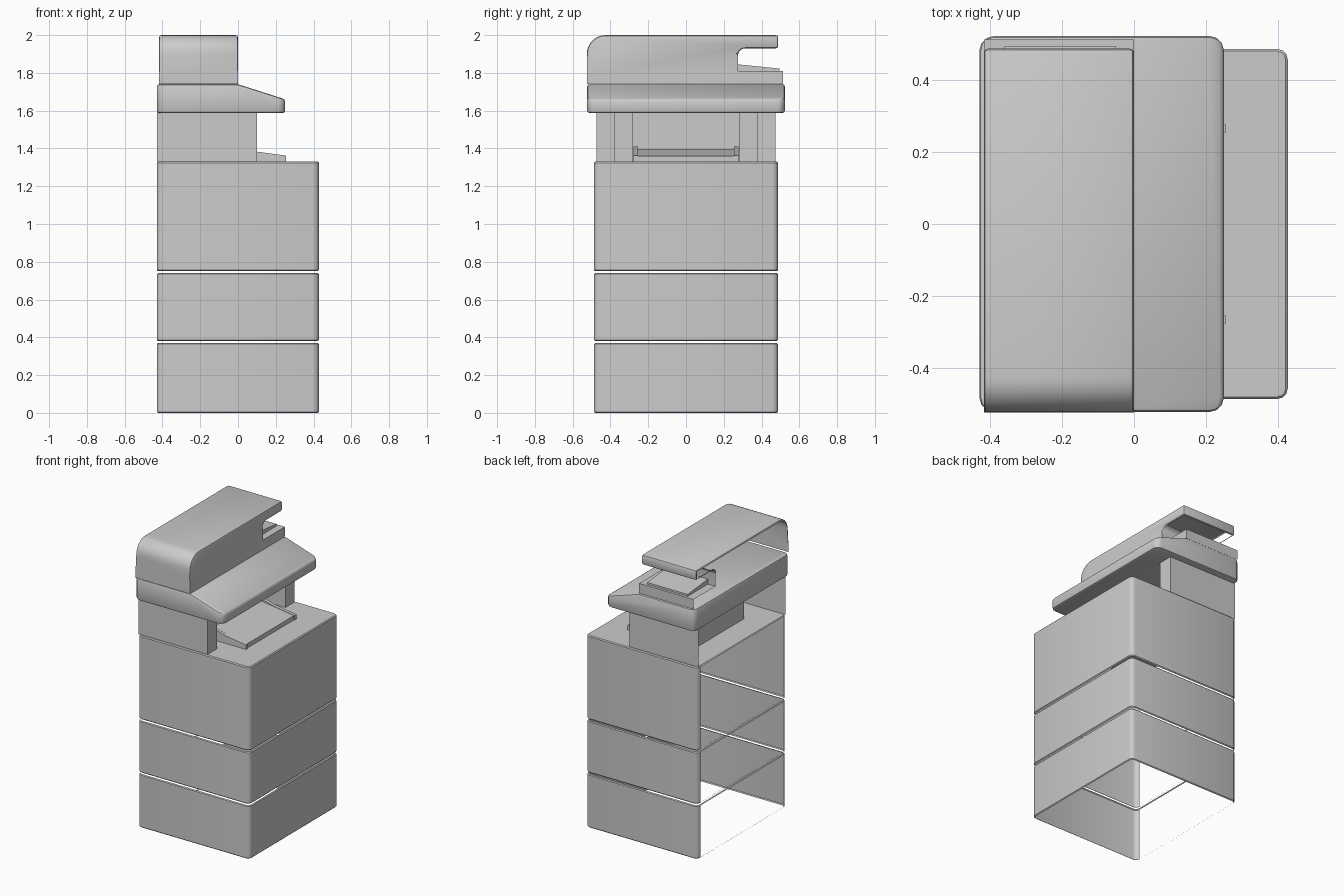
import bpy, bmesh, math
from mathutils import Vector

if "Cube" in bpy.data.objects:
    bpy.data.objects.remove(bpy.data.objects["Cube"])


def finish(name, bm, recalc=True):
    if recalc:
        bmesh.ops.recalc_face_normals(bm, faces=bm.faces)
    me = bpy.data.meshes.new(name)
    bm.to_mesh(me)
    bm.free()
    ob = bpy.data.objects.new(name, me)
    bpy.context.collection.objects.link(ob)
    bpy.ops.object.select_all(action='DESELECT')
    ob.select_set(True)
    bpy.context.view_layer.objects.active = ob
    bpy.ops.object.shade_smooth_by_angle(angle=math.radians(35))
    return ob


def prism(points, depth):
    """Closed solid: a planar 3D outline swept along depth."""
    bm = bmesh.new()
    face = bm.faces.new([bm.verts.new(p) for p in points])
    res = bmesh.ops.extrude_face_region(bm, geom=[face], use_keep_orig=True)
    verts = [v for v in res['geom'] if isinstance(v, bmesh.types.BMVert)]
    bmesh.ops.translate(bm, verts=verts, vec=depth)
    bmesh.ops.recalc_face_normals(bm, faces=bm.faces)
    return bm


def round_edges(bm, width, segments, test):
    edges = [e for e in bm.edges if test(e)]
    bmesh.ops.bevel(bm, geom=edges, offset=width, segments=segments,
                    profile=0.5, affect='EDGES', clamp_overlap=True)


def sharp(e):
    return len(e.link_faces) == 2 and e.calc_face_angle(0) > math.radians(50)


def vertical(e):
    d = e.verts[1].co - e.verts[0].co
    return abs(d.x) < 1e-4 and abs(d.y) < 1e-4


def open_sides(bm, directions):
    """Remove the flat sides facing the given directions."""
    bm.normal_update()
    gone = [f for f in bm.faces if any(f.normal.dot(Vector(d)) > 0.999 for d in directions)]
    bmesh.ops.delete(bm, geom=gone, context='FACES')


def rect(x0, x1, y0, y1, z):
    return [(x0, y0, z), (x1, y0, z), (x1, y1, z), (x0, y1, z)]


def box(name, x0, x1, y0, y1, z0, z1):
    return finish(name, prism(rect(x0, x1, y0, y1, z0), (0, 0, z1 - z0)))


# Cabinet panels: shells open at the back, only the top one is capped
BACK, DOWN, UP = (-1, 0, 0), (0, 0, -1), (0, 0, 1)
for name, z0, z1, sides in (("lower_drawer", 0, 0.37, (BACK, DOWN, UP)),
                            ("middle_drawer", 0.38, 0.74, (BACK, DOWN, UP)),
                            ("upper_cabinet", 0.75, 1.33, (BACK, DOWN))):
    bm = prism(rect(-0.43, 0.428, -0.487, 0.487, z0), (0, 0, z1 - z0))
    round_edges(bm, 0.03, 3, vertical)
    round_edges(bm, 0.006, 1, sharp)
    open_sides(bm, sides)
    finish(name, bm, recalc=False)

# Neck: outer side walls, front posts and stepped recess in one folded wall
half = [(-0.43, -0.475), (0.10, -0.475), (0.10, -0.375),
        (-0.10, -0.375), (-0.10, -0.28), (-0.25, -0.28)]
plan = half + [(x, -y) for x, y in reversed(half)]
bm = bmesh.new()
low = [bm.verts.new((x, y, 1.33)) for x, y in plan]
high = [bm.verts.new((x, y, 1.59)) for x, y in plan]
for i in range(len(plan) - 1):
    bm.faces.new((low[i], low[i + 1], high[i + 1], high[i]))
finish("neck_wall", bm, recalc=False)

# Output tray: sloped plate between two side rails
tray = [(0.25, 1.33), (0.25, 1.36), (-0.02, 1.397), (-0.02, 1.33)]
finish("output_tray", prism([(x, -0.255, z) for x, z in tray], (0, 0.51, 0)))
rail = [(0.255, 1.33), (0.255, 1.362), (0.10, 1.383), (0.0, 1.41), (-0.02, 1.41), (-0.02, 1.33)]
for name, y in (("tray_rail_front", -0.277), ("tray_rail_back", 0.255)):
    finish(name, prism([(x, y, z) for x, z in rail], (0, 0.022, 0)))

# Scanner base with sloping control ledge
ledge = [(-0.43, 1.588), (0.25, 1.588), (0.25, 1.66), (0.0, 1.74), (-0.43, 1.74)]
bm = prism([(x, -0.523, z) for x, z in ledge], (0, 1.046, 0))
round_edges(bm, 0.04, 3, vertical)
round_edges(bm, 0.012, 2, sharp)
finish("scanner_base", bm)

# Document feeder cover: side profile with rounded front and paper slot
profile = [(-0.525, 1.742)]
profile += [(-0.425 - 0.1 * math.cos(a), 1.90 + 0.1 * math.sin(a))
            for a in (math.pi / 2 * i / 8 for i in range(9))]
profile += [(0.488, 2.0), (0.488, 1.93)]
profile += [(0.315 - 0.04 * math.sin(a), 1.89 + 0.04 * math.cos(a))
            for a in (math.pi / 2 * i / 5 for i in range(6))]
profile += [(0.275, 1.81), (0.513, 1.81), (0.513, 1.742)]
bm = prism([(-0.418, y, z) for y, z in profile], (0.418, 0, 0))
round_edges(bm, 0.012, 2, lambda e: sharp(e) and all(v.co.z > 1.82 for v in e.verts))
open_sides(bm, (BACK, DOWN))
finish("feeder_cover", bm, recalc=False)

# Sloped input plate in the paper slot, with a guide
plate = [(0.275, 1.81), (0.495, 1.81), (0.495, 1.823), (0.275, 1.845)]
finish("input_plate", prism([(-0.36, y, z) for y, z in plate], (0.31, 0, 0)))
